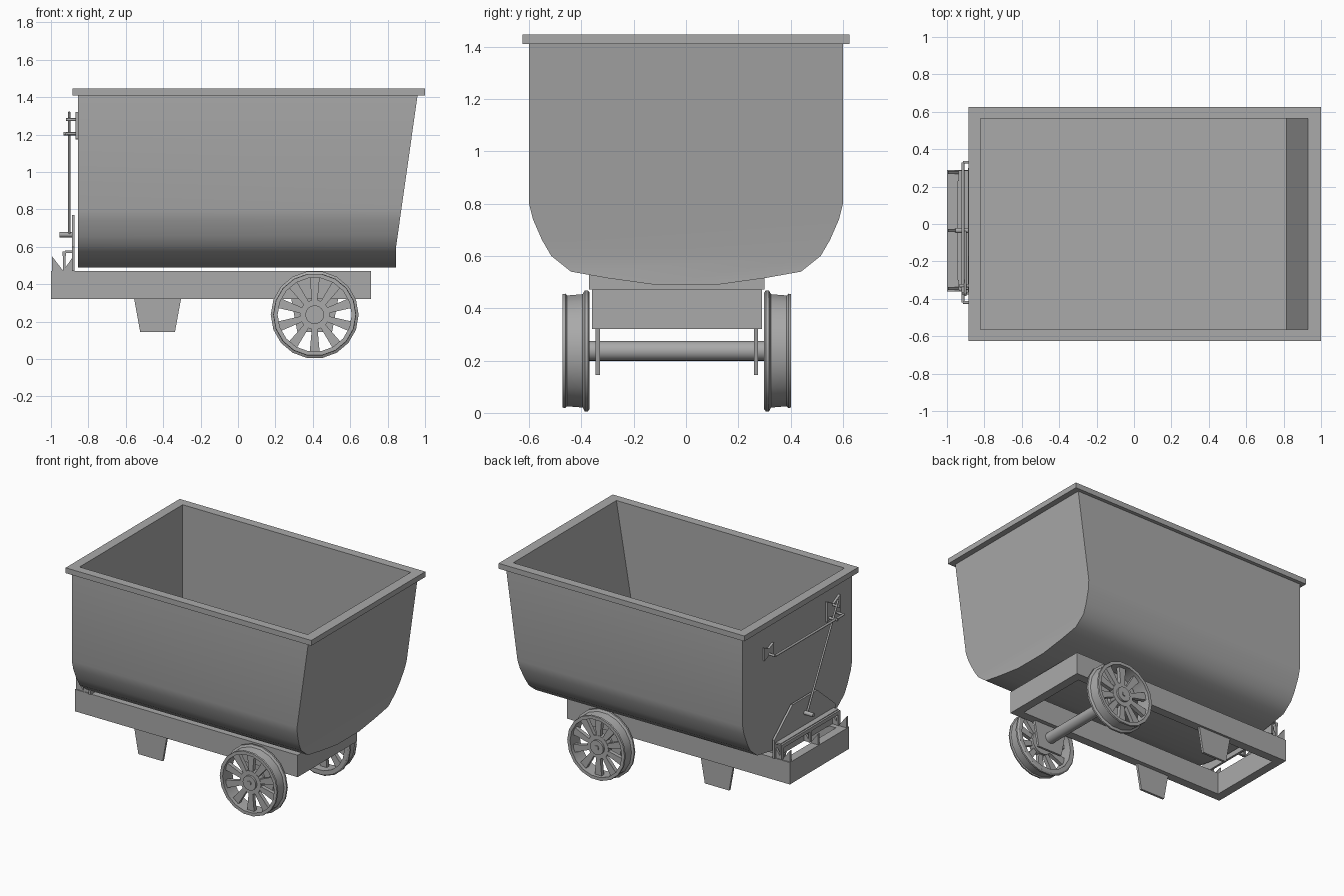
import bpy, bmesh, math
from mathutils import Vector, Matrix

cube = bpy.data.objects.get("Cube")
if cube:
    bpy.data.objects.remove(cube, do_unlink=True)

steel = bpy.data.materials.new("grey_steel")
steel.use_nodes = True
GREY = (0.4, 0.4, 0.4, 1)
steel.diffuse_color = GREY
steel.node_tree.nodes["Principled BSDF"].inputs["Base Color"].default_value = GREY
MID = -0.035  # centre line of the undercarriage


def finish(name, bm, angle=32):
    bmesh.ops.remove_doubles(bm, verts=bm.verts, dist=0.0002)
    bmesh.ops.recalc_face_normals(bm, faces=bm.faces)
    mesh = bpy.data.meshes.new(name)
    bm.to_mesh(mesh)
    bm.free()
    mesh.materials.append(steel)
    obj = bpy.data.objects.new(name, mesh)
    bpy.context.collection.objects.link(obj)
    bpy.ops.object.select_all(action="DESELECT")
    obj.select_set(True)
    bpy.context.view_layer.objects.active = obj
    bpy.ops.object.shade_smooth_by_angle(angle=math.radians(angle))
    return obj


def loft(bm, rings, closed=False):
    loops = [[bm.verts.new(p) for p in ring] for ring in rings]
    pairs = list(zip(loops, loops[1:])) + ([(loops[-1], loops[0])] if closed else [])
    for a, b in pairs:
        for i in range(len(a)):
            j = (i + 1) % len(a)
            bm.faces.new((a[i], a[j], b[j], b[i]))
    return loops


def add_prism(bm, outline, place, lo, hi):
    ends = loft(bm, [[place(u, v, w) for u, v in outline] for w in (lo, hi)])
    for loop in ends:
        bm.faces.new(loop)


def prism(name, outline, place, lo, hi):
    bm = bmesh.new()
    add_prism(bm, outline, place, lo, hi)
    return finish(name, bm)


def along_x(u, v, w):
    return (w, u, v)


def along_y(u, v, w):
    return (u, w, v)


def box(name, x0, x1, y0, y1, z0, z1):
    return prism(name, rect(x0, x1, z0, z1), along_y, y0, y1)


def rect(a0, a1, b0, b1):
    return [(a0, b0), (a1, b0), (a1, b1), (a0, b1)]


def rod(name, path, radius, sides=10):
    bm = bmesh.new()
    for a, b in zip(path, path[1:]):
        a, b = Vector(a), Vector(b)
        turn = (b - a).to_track_quat("Z", "Y").to_matrix().to_4x4()
        bmesh.ops.create_cone(bm, cap_ends=True, segments=sides, radius1=radius, radius2=radius,
                              depth=(b - a).length, matrix=Matrix.Translation((a + b) / 2) @ turn)
    return finish(name, bm, 40)


# Tub: rounded trough with a leaning end, thick rim and box cavity
half = [(0.6, 1.41), (0.6, 0.8), (0.585, 0.74), (0.55, 0.66), (0.515, 0.6),
        (0.44, 0.54), (0.3, 0.515), (0.12, 0.49)]
section = [(-y, z) for y, z in half] + half[::-1]
BEND = 0.6


def lean(z):
    return 0.845 + max(0, z - BEND) * 0.142


bm = bmesh.new()
back = [bm.verts.new((-0.855, y, z)) for y, z in section]
front = [bm.verts.new((lean(z), y, z)) for y, z in section]
for i in range(len(section) - 1):
    bm.faces.new((back[i], back[i + 1], front[i + 1], front[i]))
bm.faces.new(back)
bm.faces.new([v for v in front if v.co.z > BEND - 0.001])
bm.faces.new([v for v in front if v.co.z < BEND + 0.001])


def level(x0, x1, w, z):
    return [(x, y, z) for x, y in rect(x0, x1, -w, w)]


loops = loft(bm, [level(-0.855, lean(1.41), 0.6, 1.41), level(-0.885, 1, 0.625, 1.41),
                  level(-0.885, 1, 0.625, 1.447), level(-0.82, 0.93, 0.565, 1.447),
                  level(-0.82, 0.815, 0.565, 0.78)])
bm.faces.new(loops[-1])
finish("tub", bm)

# Chassis: open rectangular frame
bm = bmesh.new()


def frame_ring(inset, z):
    return [(x, y, z) for x, y in rect(-1 + inset, 0.71 - inset, -0.36 + inset, 0.29 - inset)]


loft(bm, [frame_ring(0, 0.32), frame_ring(0, 0.472), frame_ring(0.06, 0.472), frame_ring(0.06, 0.32)], True)
finish("chassis_frame", bm)

# Axle hangers
for label, x in (("rear", -0.43), ("front", 0.41)):
    for side, s in (("left", 1), ("right", -1)):
        y = MID + s * 0.302
        prism(f"{label}_{side}_hanger", [(x - 0.125, 0.32), (x + 0.125, 0.32), (x + 0.093, 0.145),
                                         (x - 0.093, 0.145)], along_y, y - 0.008, y + 0.008)

# Wheels: lathed flanged rim, tapered spokes and hub
AX, AZ, SIDES, SPOKES = 0.41, 0.237, 18, 10
rim = [(0.333, 0.198), (0.333, 0.225), (0.34, 0.235), (0.352, 0.235), (0.36, 0.22),
       (0.42, 0.215), (0.426, 0.222), (0.437, 0.22), (0.437, 0.198)]


def polar(r, a, y):
    return (AX + r * math.cos(a), y, AZ + r * math.sin(a))


def turned(s, profile):
    return [[polar(r, math.tau * i / SIDES, MID + s * d) for i in range(SIDES)] for d, r in profile]


for side, s in (("left", 1), ("right", -1)):
    bm = bmesh.new()
    loft(bm, turned(s, rim), True)
    finish(f"{side}_wheel_rim", bm)

    bm = bmesh.new()
    for k in range(SPOKES):
        a = math.tau * (k + 0.5) / SPOKES

        def spoke_point(u, v, w):
            return (AX + u * math.cos(a) - v * math.sin(a), w, AZ + u * math.sin(a) + v * math.cos(a))

        add_prism(bm, [(0.06, -0.014), (0.203, -0.027), (0.203, 0.027), (0.06, 0.014)],
                  spoke_point, MID + s * 0.385, MID + s * 0.412)
    finish(f"{side}_wheel_spokes", bm)

    bm = bmesh.new()
    hub = loft(bm, turned(s, [(0.37, 0.08), (0.414, 0.08), (0.414, 0.05), (0.428, 0.05),
                              (0.428, 0.016), (0.434, 0.016)]))
    bm.faces.new(hub[0])
    bm.faces.new(hub[-1])
    finish(f"{side}_wheel_hub", bm)
rod("axle", [(AX, MID - 0.4, AZ), (AX, MID + 0.4, AZ)], 0.038, 20)

# Latch plate standing at the back of the chassis
prism("latch_plate", [(-0.37, 0.472), (0.3, 0.472), (0.3, 0.6), (0.1, 0.77), (-0.17, 0.77), (-0.37, 0.6)],
      along_x, -0.888, -0.873)

# Step rail carried on triangular gussets
for i, y in enumerate((0.275, MID, -0.345)):
    prism(f"outer_gusset_{i}", [(-0.995, 0.472), (-0.995, 0.55), (-0.935, 0.472)], along_y, y - 0.008, y + 0.008)
    prism(f"inner_gusset_{i}", [(-0.935, 0.472), (-0.88, 0.55), (-0.88, 0.472)], along_y, y - 0.008, y + 0.008)
    box(f"rail_post_{i}", -0.935, -0.922, y - 0.012, y + 0.012, 0.472, 0.57)
box("step_rail", -0.938, -0.92, -0.35, 0.285, 0.55, 0.575)
box("rail_tie", -0.925, -0.875, -0.35, 0.285, 0.568, 0.58)

# Lever, its pivot and the cross rod
rod("lever", [(-0.902, MID, 0.66), (-0.902, -0.38, 1.32)], 0.007)
rod("lever_pivot", [(-0.955, MID, 0.665), (-0.875, MID, 0.665)], 0.014)
rod("cross_rod", [(-0.855, 0.33, 1.205), (-0.915, 0.33, 1.205), (-0.915, -0.42, 1.205),
                  (-0.855, -0.42, 1.205)], 0.008)
rod("upper_peg", [(-0.92, -0.37, 1.28), (-0.855, -0.37, 1.28)], 0.008)
rod("lower_peg", [(-0.932, -0.33, 1.205), (-0.855, -0.33, 1.205)], 0.009)

# Waisted brackets on the back wall
for name, y, z, w, h in (("lever_bracket", -0.38, 1.25, 0.07, 0.07), ("rod_bracket", 0.33, 1.22, 0.05, 0.045)):
    prism(name, [(y - w, z - h), (y, z - h * 0.5), (y + w, z - h), (y + w, z + h), (y, z + h * 0.5),
                 (y - w, z + h)], along_x, -0.87, -0.85)
